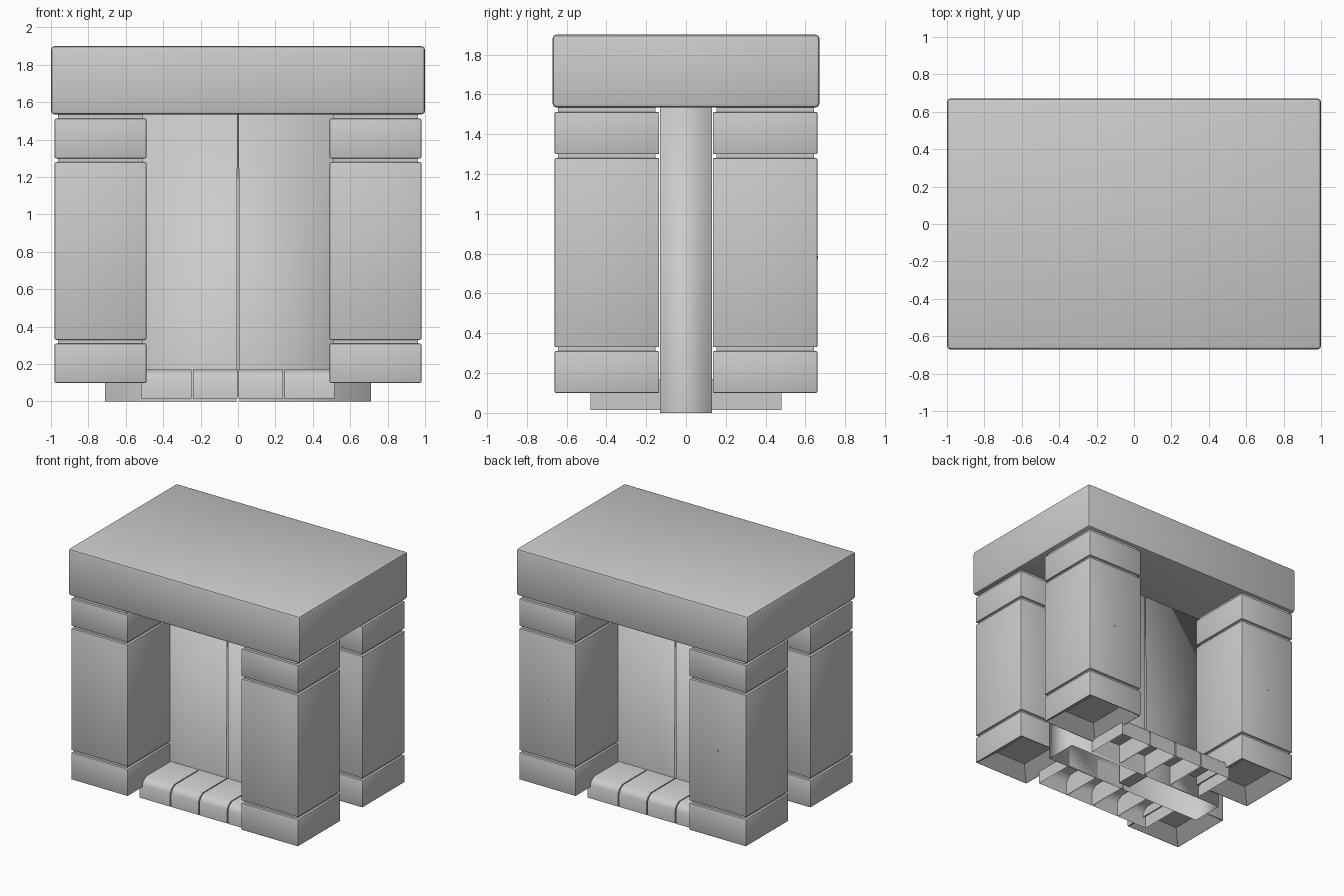
import bpy, bmesh, math
from mathutils import Vector

if "Cube" in bpy.data.objects:
    bpy.data.objects.remove(bpy.data.objects["Cube"], do_unlink=True)

GREY = (0.6, 0.6, 0.6, 1.0)
stone = bpy.data.materials.new("grey_stone")
stone.use_nodes = True
stone.diffuse_color = GREY
stone.node_tree.nodes["Principled BSDF"].inputs["Base Color"].default_value = GREY


def finish(name, bm, smooth=True, angle=35):
    bmesh.ops.recalc_face_normals(bm, faces=bm.faces)
    mesh = bpy.data.meshes.new(name)
    bm.to_mesh(mesh)
    bm.free()
    mesh.materials.append(stone)
    ob = bpy.data.objects.new(name, mesh)
    bpy.context.collection.objects.link(ob)
    if smooth:
        bpy.ops.object.select_all(action='DESELECT')
        ob.select_set(True)
        bpy.context.view_layer.objects.active = ob
        bpy.ops.object.shade_smooth_by_angle(angle=math.radians(angle))
    return ob


def add_box(bm, lo, hi, bevel=0.0):
    lo, hi = Vector(lo), Vector(hi)
    verts = bmesh.ops.create_cube(bm, size=1)["verts"]
    for v in verts:
        v.co = (lo + hi) / 2 + v.co * (hi - lo)
    if bevel:
        edges = list({e for v in verts for e in v.link_edges})
        bmesh.ops.bevel(bm, geom=edges, offset=bevel, segments=2,
                        profile=0.5, affect='EDGES')


# Top slab
bm = bmesh.new()
add_box(bm, (-1, -0.67, 1.535), (1, 0.67, 1.90), 0.018)
finish("top_slab", bm)

# Corner pillars: a slim core with three stacked blocks around it
X0, X1, Y0, Y1 = 0.49, 0.98, 0.135, 0.66
BLOCKS = [("base", 0.10, 0.31), ("shaft", 0.33, 1.28), ("capital", 1.30, 1.512)]
for sx, side in ((1, "left"), (-1, "right")):
    for sy, end in ((-1, "front"), (1, "back")):
        for part, z0, z1 in BLOCKS:
            bm = bmesh.new()
            add_box(bm, (X0, Y0, z0), (X1, Y1, z1), 0.006)
            if part == "base":
                # Square socket under the pillar
                under = min(bm.faces, key=lambda f: f.calc_center_median().z)
                bmesh.ops.inset_region(bm, faces=[under], thickness=0.15)
                bmesh.ops.translate(bm, verts=under.verts, vec=(0, 0, 0.08))
            for v in bm.verts:
                v.co.x *= sx
                v.co.y *= sy
            finish(f"{end}_{side}_pillar_{part}", bm)
        bm = bmesh.new()
        add_box(bm, (X0 + 0.018, Y0 + 0.018, 0.25), (X1 - 0.018, Y1 - 0.018, 1.54))
        for v in bm.verts:
            v.co.x *= sx
            v.co.y *= sy
        finish(f"{end}_{side}_pillar_core", bm, False)
    # Tiny stud on the rear face of each back pillar
    bm = bmesh.new()
    bmesh.ops.create_cone(bm, cap_ends=True, segments=8, radius1=0.008,
                          radius2=0.008, depth=0.006)
    for v in bm.verts:
        v.co = Vector((sx * 0.735 + v.co.x, Y1 + v.co.z, 0.78 + v.co.y))
    finish(f"{side}_stud", bm, False)

# Central wall: two softly shaded halves meeting at a fine seam, open below
for sx, side in ((1, "left"), (-1, "right")):
    bm = bmesh.new()
    add_box(bm, (0.003, -0.13, 0), (0.71, 0.13, 1.56))
    for v in bm.verts:
        if v.co.x < 0.1 and v.co.z < 0.1:
            v.co.x = 0.008
        v.co.x *= sx
    bm.faces.ensure_lookup_table()
    bmesh.ops.delete(bm, geom=[f for f in bm.faces
                               if abs(f.calc_center_median().x) < 0.1
                               or f.calc_center_median().z < 0.1],
                     context='FACES_ONLY')
    finish(f"{side}_wall_half", bm, True, 100)
bm = bmesh.new()
add_box(bm, (-0.05, -0.11, 0.03), (0.05, 0.11, 1.55))
finish("wall_seam_core", bm, False)

# Chamfered hollow blocks forming a ledge along both faces of the wall
PROFILE = [(0.48, 0.015), (0.48, 0.12), (0.465, 0.148), (0.43, 0.17), (0.13, 0.17)]
EDGES = [-0.52, -0.245, 0.0, 0.245, 0.52]
for sy, end in ((-1, "front"), (1, "back")):
    for i in range(4):
        bm = bmesh.new()
        a, b = EDGES[i] + 0.004, EDGES[i + 1] - 0.004
        rows = [[bm.verts.new((x, sy * y, z)) for y, z in PROFILE + [(0.13, 0.015)]]
                for x in (a, b)]
        for row in rows:
            bm.faces.new(row)
        for j in range(5):
            bm.faces.new((rows[0][j], rows[0][j + 1], rows[1][j + 1], rows[1][j]))
        finish(f"{end}_ledge_block_{i + 1}", bm, True, 40)
